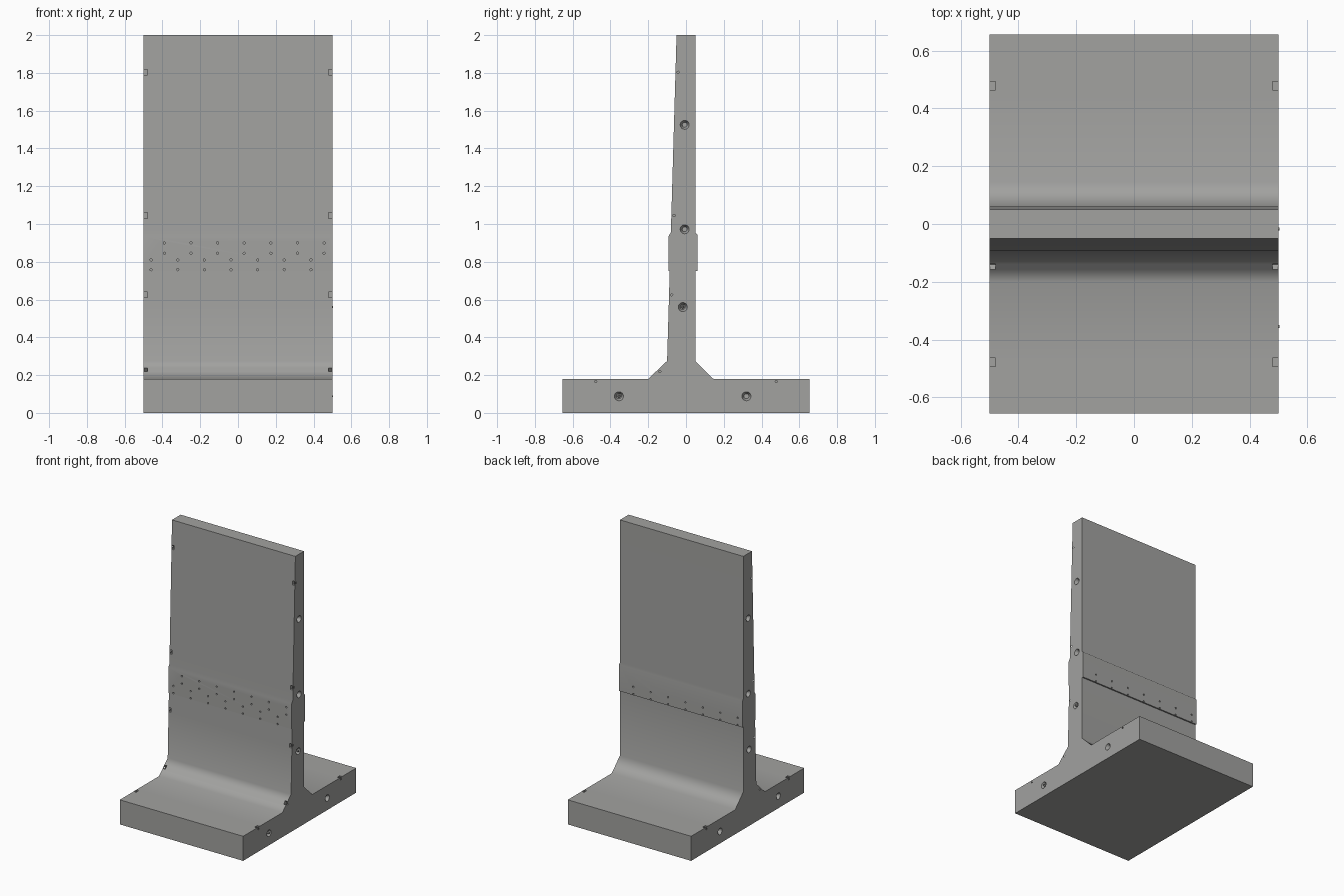
import bpy, bmesh, math
from mathutils import Matrix, Vector

if "Cube" in bpy.data.objects:
    bpy.data.objects.remove(bpy.data.objects["Cube"])

concrete = bpy.data.materials.new("concrete grey")
concrete.diffuse_color = (0.36, 0.36, 0.35, 1)
concrete.use_nodes = True
concrete.node_tree.nodes["Principled BSDF"].inputs["Base Color"].default_value = concrete.diffuse_color


def make_object(name, bm):
    bmesh.ops.recalc_face_normals(bm, faces=bm.faces)
    mesh = bpy.data.meshes.new(name)
    bm.to_mesh(mesh)
    bm.free()
    mesh.materials.append(concrete)
    ob = bpy.data.objects.new(name, mesh)
    bpy.context.collection.objects.link(ob)
    return ob


def add_rod(bm, centre, axis, r1, r2, depth, sides=12):
    rot = Vector((0, 0, 1)).rotation_difference(Vector(axis)).to_matrix().to_4x4()
    bmesh.ops.create_cone(bm, cap_ends=True, segments=sides, radius1=r1, radius2=r2,
                          depth=depth, matrix=Matrix.Translation(centre) @ rot)


def add_box(bm, centre, size, tilt=0):
    mat = (Matrix.Translation(centre) @ Matrix.Rotation(tilt, 4, 'X')
           @ Matrix.Diagonal((*size, 1)))
    bmesh.ops.create_cube(bm, size=1, matrix=mat)


def front_y(z):
    """Front face of the tapering stem."""
    return -0.10 + (z - 0.27) * 0.05 / 1.73


# Retaining wall: inverted T section with a thickened band, extruded along x
profile = [(-0.655, 0), (0.655, 0), (0.655, 0.18), (0.145, 0.18), (0.05, 0.275),
           (0.05, 0.75), (0.06, 0.75), (0.06, 0.945), (0.05, 0.955), (0.05, 2),
           (-0.05, 2), (front_y(0.955), 0.955), (-0.093, 0.935), (-0.093, 0.75),
           (front_y(0.75), 0.75), (-0.10, 0.275), (-0.20, 0.18), (-0.655, 0.18)]
bm = bmesh.new()
face = bm.faces.new([bm.verts.new((-0.5, y, z)) for y, z in profile])
ext = bmesh.ops.extrude_face_region(bm, geom=[face])
bmesh.ops.translate(bm, vec=(1, 0, 0),
                    verts=[v for v in ext["geom"] if isinstance(v, bmesh.types.BMVert)])
wall = make_object("retaining_wall", bm)

# Clip pockets along both side edges
pockets = bmesh.new()
sleeves = bmesh.new()
for s in (-1, 1):
    x = s * 0.489
    for z in (1.803, 1.045, 0.625):
        add_box(pockets, (x, front_y(z), z), (0.018, 0.05, 0.03))
        add_rod(sleeves, (s * 0.5, front_y(z) + 0.014, z), (1, 0, 0), 0.006, 0.006, 0.024, 8)
    for y in (-0.478, 0.478):
        add_box(pockets, (x, y, 0.18), (0.018, 0.03, 0.05))
        add_rod(sleeves, (s * 0.5, y, 0.166), (1, 0, 0), 0.006, 0.006, 0.024, 8)
    add_box(pockets, (x, -0.148, 0.229), (0.018, 0.026, 0.05), math.radians(43.5))
    add_rod(sleeves, (s * 0.5, -0.139, 0.219), (1, 0, 0), 0.006, 0.006, 0.024, 8)

    # Round alignment sockets in the sides
    for y, z in ((-0.007, 1.525), (-0.007, 0.972), (-0.017, 0.56), (-0.355, 0.088), (0.32, 0.088)):
        add_rod(sleeves, (s * 0.5, y, z), (s, 0, 0), 0.013, 0.035, 0.05, 24)

# Staggered bolt holes in the thickened band
for i in range(7):
    for z in (0.90, 0.845):
        add_rod(sleeves, (-0.39 + i * 0.141, -0.09, z), (0, 1, 0), 0.006, 0.006, 0.05, 10)
    for z in (0.81, 0.758):
        for y in (-0.09, 0.06):
            add_rod(sleeves, (-0.46 + i * 0.141, y, z), (0, 1, 0), 0.006, 0.006, 0.05, 10)

for name, cut in (("pocket_cutter", pockets), ("hole_cutter", sleeves)):
    cutter = make_object(name, cut)
    cutter.hide_render = True
    cutter.hide_set(True)
    mod = wall.modifiers.new(name, 'BOOLEAN')
    mod.object = cutter
    mod.operation = 'DIFFERENCE'
    mod.solver = 'EXACT'

# Bake the cuts and drop the cutters
bpy.context.view_layer.update()
result = bpy.data.meshes.new_from_object(wall.evaluated_get(bpy.context.evaluated_depsgraph_get()))
wall.modifiers.clear()
wall.data = result
for name in ("pocket_cutter", "hole_cutter"):
    bpy.data.objects.remove(bpy.data.objects[name])

# Soft shading over the haunches, crisp edges elsewhere
bpy.context.view_layer.objects.active = wall
wall.select_set(True)
bpy.ops.object.shade_smooth_by_angle(angle=math.radians(50))
weighted = wall.modifiers.new("weighted_normals", 'WEIGHTED_NORMAL')
weighted.keep_sharp = True

# Guide pins seated in the sockets of the right side
for y, z, label in ((-0.355, 0.088, "base"), (-0.017, 0.56, "stem")):
    bm = bmesh.new()
    add_rod(bm, (0.489, y, z), (1, 0, 0), 0.008, 0.005, 0.028, 12)
    make_object(label + "_guide_pin", bm)
